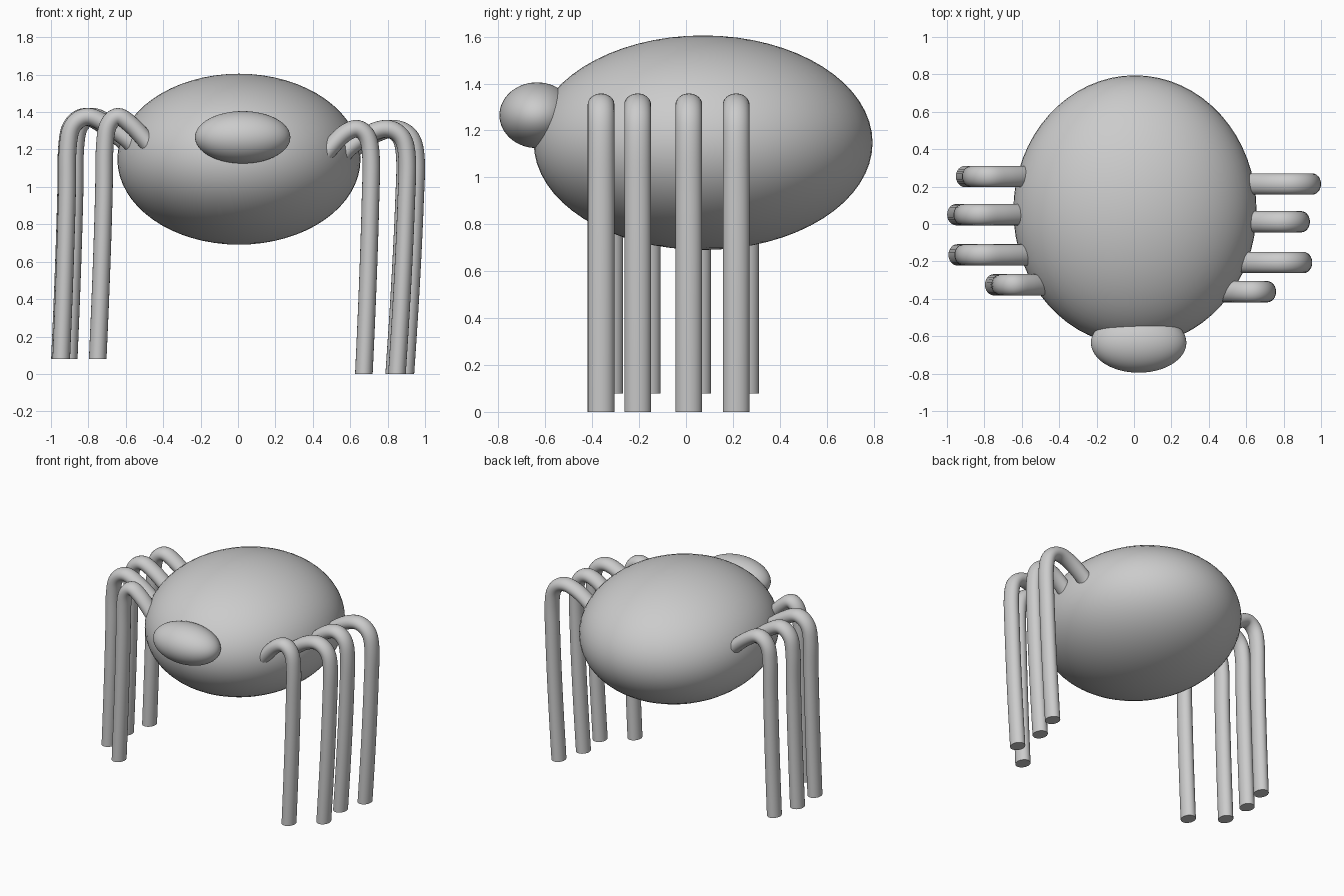
import bpy, bmesh, math
from mathutils import Vector

if "Cube" in bpy.data.objects:
    bpy.data.objects.remove(bpy.data.objects["Cube"])


def ellipsoid(name, loc, radii):
    bpy.ops.mesh.primitive_uv_sphere_add(segments=64, ring_count=32, radius=1, location=loc)
    ob = bpy.context.object
    ob.name = name
    ob.scale = radii
    bpy.ops.object.transform_apply(location=False, rotation=False, scale=True)
    bpy.ops.object.shade_smooth()


def spline(pts, steps=6):
    # smooth path through the given points
    p = [2 * pts[0] - pts[1]] + pts + [2 * pts[-1] - pts[-2]]
    out = []
    for i in range(1, len(p) - 2):
        a, b, c, d = p[i - 1:i + 3]
        for k in range(steps):
            t = k / steps
            out.append(0.5 * (2 * b + (c - a) * t + (2 * a - 5 * b + 4 * c - d) * t * t
                              + (3 * b - a - 3 * c + d) * t ** 3))
    return out + [pts[-1]]


def leg(name, side, y, hip, knee, foot, lift, floor, sides=24):
    # path in the x-z plane: inside body, arch, knee, straight shin
    w = knee - hip
    pts = [(hip - 0.05, 1.14 + lift * 0.6), (hip, 1.205 + lift * 0.6),
           (hip + 0.36 * w, 1.285 + lift * 0.7), (hip + 0.68 * w, 1.31 + lift),
           (hip + 0.92 * w, 1.26 + lift), (knee, 1.14 + lift)]
    for t in (0.2, 0.45, 0.72, 1):
        z = pts[5][1] * (1 - t) + floor * t
        pts.append((knee + (foot - knee) * t ** 1.4, z))
    path = spline([Vector(p) for p in pts])
    bm = bmesh.new()
    rings = []
    for i, p in enumerate(path):
        if i == len(path) - 1:
            n = Vector((1, 0))          # level foot
        else:
            d = (path[i + 1] - path[max(i - 1, 0)]).normalized()
            n = Vector((-d.y, d.x))
        ring = []
        for k in range(sides):
            a = math.tau * k / sides
            q = p + n * 0.047 * math.cos(a)
            ring.append(bm.verts.new((side * q.x, y + 0.057 * math.sin(a), q.y)))
        rings.append(ring)
    for r, s in zip(rings, rings[1:]):
        for k in range(sides):
            j = (k + 1) % sides
            bm.faces.new((r[k], r[j], s[j], s[k]))
    bm.faces.new(rings[0])
    bm.faces.new(rings[-1])
    bmesh.ops.recalc_face_normals(bm, faces=bm.faces)
    me = bpy.data.meshes.new(name)
    bm.to_mesh(me)
    bm.free()
    ob = bpy.data.objects.new(name, me)
    bpy.context.collection.objects.link(ob)
    bpy.ops.object.select_all(action='DESELECT')
    ob.select_set(True)
    bpy.context.view_layer.objects.active = ob
    bpy.ops.object.shade_smooth_by_angle(angle=math.radians(40))


# body and head
ellipsoid("body", (0.005, 0.073, 1.148), (0.65, 0.722, 0.457))
ellipsoid("head", (0.025, -0.635, 1.265), (0.255, 0.16, 0.14))

# right legs: y, hip x, knee x, foot x
for i, (y, hip, knee, foot) in enumerate([
        (-0.362, 0.49, 0.712, 0.673), (-0.206, 0.59, 0.905, 0.85),
        (0.012, 0.62, 0.893, 0.835), (0.214, 0.62, 0.952, 0.895)]):
    leg(f"right_leg_{i + 1}", 1, y, hip, knee, foot, 0.0, 0.0)

# left legs, a little higher and splayed outward
for i, (y, hip, knee, foot) in enumerate([
        (-0.325, 0.49, 0.713, 0.75), (-0.165, 0.58, 0.91, 0.945),
        (0.05, 0.61, 0.915, 0.952), (0.254, 0.58, 0.87, 0.905)]):
    leg(f"left_leg_{i + 1}", -1, y, hip, knee, foot, 0.065, 0.08)
